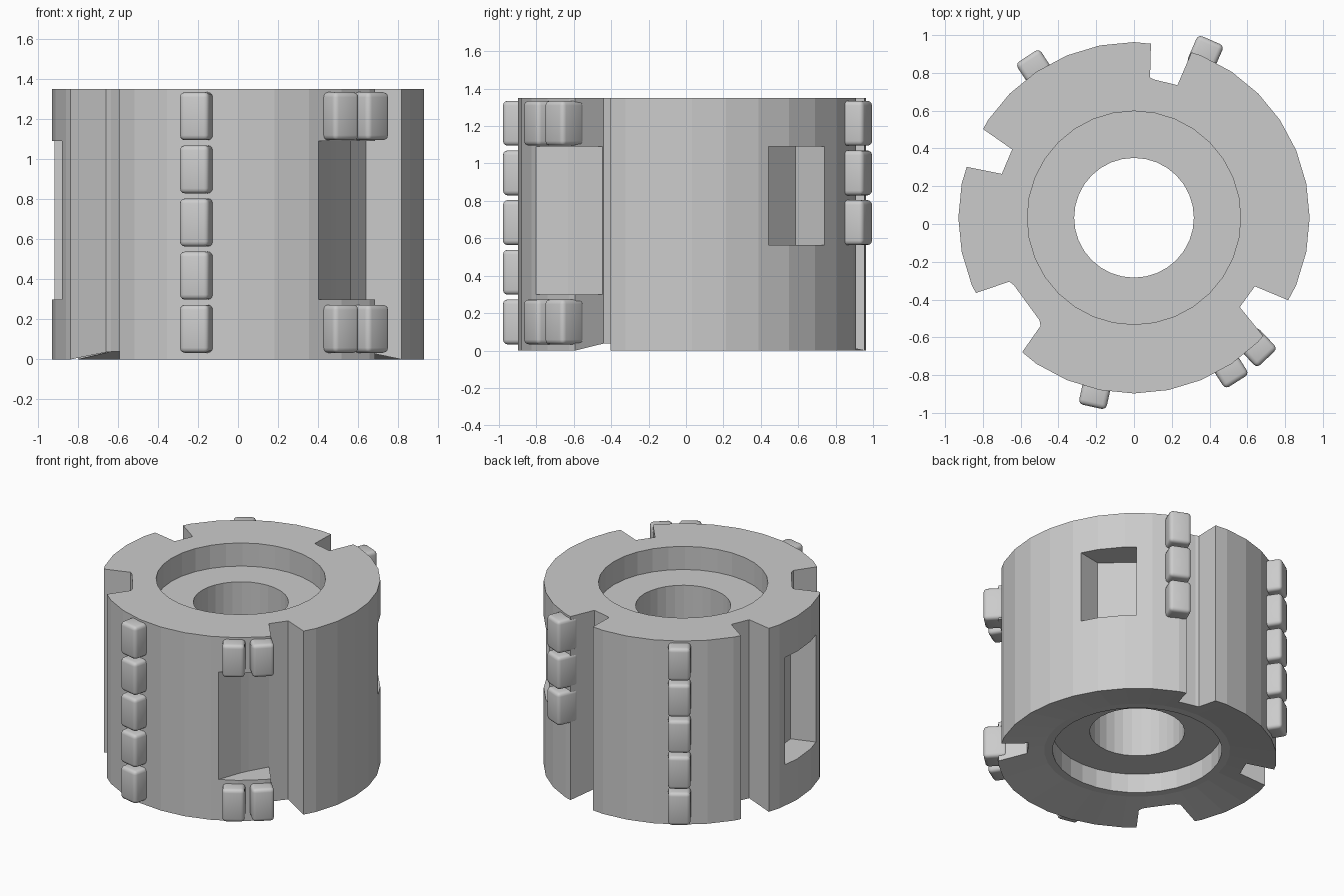
import bpy, bmesh, math
from mathutils import Matrix, Vector

if "Cube" in bpy.data.objects:
    bpy.data.objects.remove(bpy.data.objects["Cube"])

CY = 0.033   # y of the cylinder axis
R, H = 0.93, 1.35


def make_object(name, bm):
    bmesh.ops.recalc_face_normals(bm, faces=bm.faces)
    me = bpy.data.meshes.new(name)
    bm.to_mesh(me)
    bm.free()
    ob = bpy.data.objects.new(name, me)
    bpy.context.collection.objects.link(ob)
    return ob


def lathe(name, profile, n=32):
    bm = bmesh.new()
    rings = [[bm.verts.new((r * math.cos(2 * math.pi * i / n),
                            CY + r * math.sin(2 * math.pi * i / n), z))
              for i in range(n)] for r, z in profile]
    for a, b in zip(rings, rings[1:] + rings[:1]):
        for i in range(n):
            j = (i + 1) % n
            bm.faces.new((a[i], a[j], b[j], b[i]))
    return make_object(name, bm)


def cut(target, pts, z0, z1):
    # Wall ends are extended outward past the rim
    p = [Vector(q) for q in pts]
    p = [p[0] * 2 - p[1]] + p[1:-1] + [p[-1] * 2 - p[-2]]
    bm = bmesh.new()
    lo = [bm.verts.new((q.x, q.y, z0)) for q in p]
    hi = [bm.verts.new((q.x, q.y, z1)) for q in p]
    bm.faces.new(lo)
    bm.faces.new(hi)
    for i in range(len(p)):
        j = (i + 1) % len(p)
        bm.faces.new((lo[i], lo[j], hi[j], hi[i]))
    cutter = make_object("cutter", bm)
    cutter.hide_render = True
    mod = target.modifiers.new("cut", 'BOOLEAN')
    mod.operation, mod.solver, mod.object = 'DIFFERENCE', 'EXACT', cutter
    bpy.context.view_layer.objects.active = target
    bpy.ops.object.modifier_apply(modifier=mod.name)
    bpy.data.objects.remove(cutter)


def polar(r, deg):
    a = math.radians(deg)
    return r * math.cos(a), CY + r * math.sin(a)


# Cutter body: bored ring, counterbored at both ends, dished underneath
body = lathe("cutter_body", [
    (R, 0), (R, H), (0.565, H), (0.565, 1.18), (0.317, 1.18),
    (0.317, 0.2), (0.565, 0.2), (0.565, 0.06), (0.62, 0.06)])

# Full-height chip slots
for slot in (
        [(0.09, 0.965), (0.085, 0.775), (0.105, 0.765), (0.23, 0.735), (0.305, 0.91)],
        [(-0.81, 0.51), (-0.645, 0.395), (-0.70, 0.265), (-0.90, 0.305)],
        [(-0.85, -0.37), (-0.66, -0.305), (-0.635, -0.325), (-0.50, -0.51),
         (-0.495, -0.54), (-0.60, -0.69)],
        [(0.82, -0.405), (0.64, -0.33), (0.56, -0.44), (0.69, -0.60)]):
    cut(body, slot, -0.2, 1.6)

# Side pockets
cut(body, [(0.40, -0.81), (0.465, -0.63), (0.49, -0.58), (0.58, -0.42), (0.75, -0.60)], 0.30, 1.09)
cut(body, [(0.837, 0.443), (0.66, 0.41), (0.46, 0.585), (0.60, 0.743)], 0.565, 1.09)
cut(body, [polar(R, 172), polar(0.75, 172), polar(0.75, 198), polar(R, 198)], 0.30, 1.09)


# Rounded cutting inserts
def inserts(name, deg, levels):
    for k in levels:
        bm = bmesh.new()
        bmesh.ops.create_cube(bm, size=1)
        mat = (Matrix.Translation((0, CY, 0.153 + 0.2655 * k))
               @ Matrix.Rotation(math.radians(deg), 4, 'Z')
               @ Matrix.Translation((0.945, 0, 0))
               @ Matrix.Diagonal((0.16, 0.15, 0.24, 1)))
        bmesh.ops.transform(bm, matrix=mat, verts=bm.verts)
        bmesh.ops.bevel(bm, geom=bm.edges[:], offset=0.025, segments=3,
                        profile=0.5, affect='EDGES')
        for f in bm.faces:
            f.smooth = True
        make_object(f"{name}_{k + 1}", bm)


inserts("front_insert", -102.5, range(5))
inserts("back_left_insert", 123.5, range(5))
inserts("back_right_insert", 66.5, (2, 3, 4))
inserts("pocket_insert_a", -57.8, (0, 4))
inserts("pocket_insert_b", -46.5, (0, 4))
